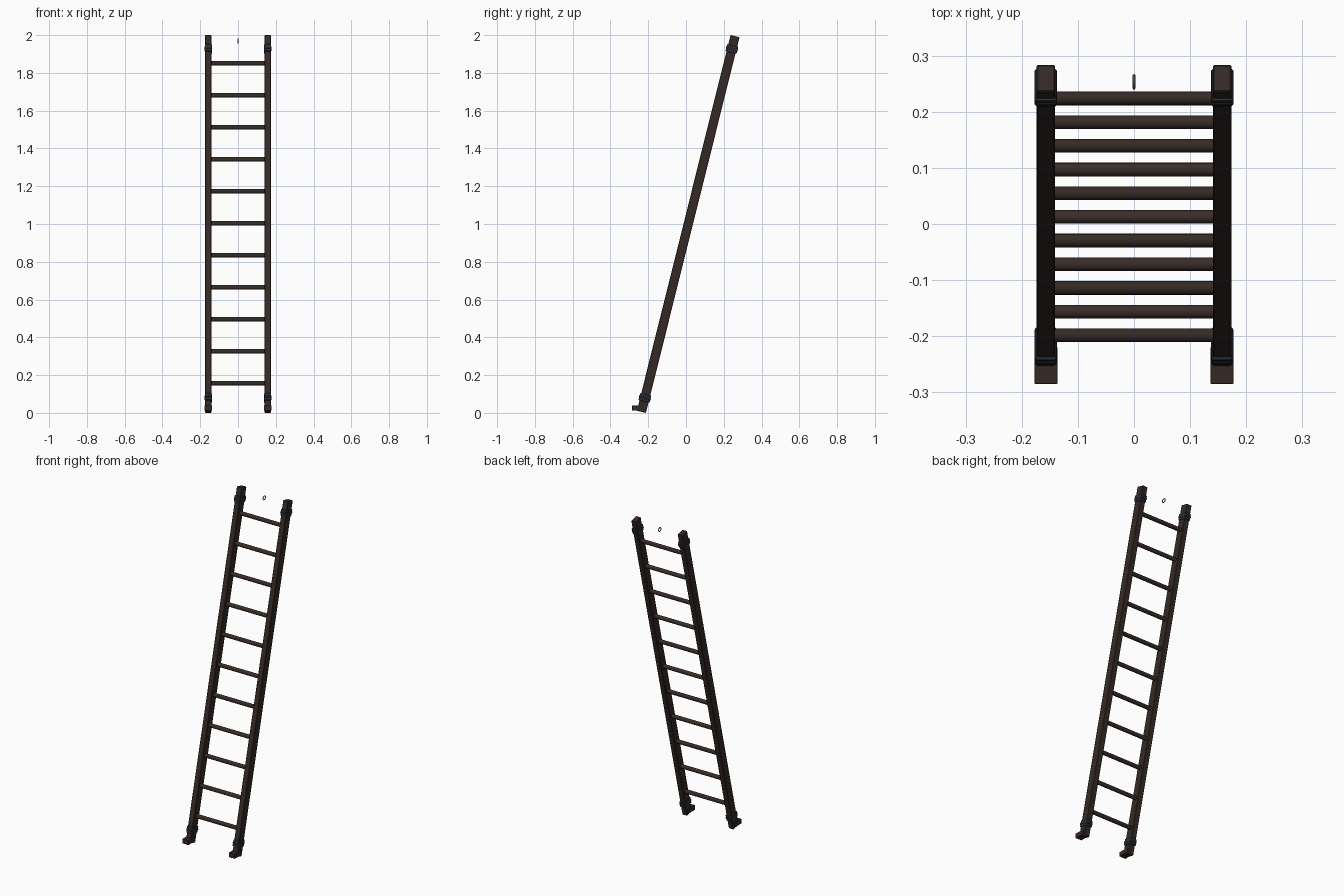
import bpy
from math import radians, sin, cos, pi
from mathutils import Vector

if "Cube" in bpy.data.objects:
    bpy.data.objects.remove(bpy.data.objects["Cube"])

TILT = radians(14)
LENGTH = 2.05
RAIL_X = 0.157
MID = Vector((0, 0.0118, 1.0))          # middle of the leaning centre line
AXIS = Vector((0, sin(TILT), cos(TILT)))


def material(name, rgb):
    m = bpy.data.materials.new(name)
    m.diffuse_color = (*rgb, 1)
    m.use_nodes = True
    m.node_tree.nodes["Principled BSDF"].inputs["Base Color"].default_value = m.diffuse_color
    return m


WOOD = material("dark_wood", (0.036, 0.023, 0.019))
RUNG = material("rung_wood", (0.040, 0.027, 0.021))
IRON = material("dark_iron", (0.026, 0.030, 0.037))
BRASS = material("ring_metal", (0.10, 0.085, 0.06))


def on_line(z, x=0):
    """Point on the leaning centre line at height z."""
    p = MID + AXIS * ((z - MID.z) / AXIS.z)
    return Vector((x, p.y, p.z))


def box(name, loc, size, mat, tilt=0.0, bevel=0.0):
    bpy.ops.mesh.primitive_cube_add(size=1, location=loc, rotation=(-tilt, 0, 0))
    ob = bpy.context.object
    ob.name = name
    ob.scale = size
    bpy.ops.object.transform_apply(location=False, rotation=False, scale=True)
    ob.data.materials.append(mat)
    if bevel:
        b = ob.modifiers.new("bevel", 'BEVEL')
        b.width = bevel
        b.segments = 1
    return ob


for side, s in (("left", -1), ("right", 1)):
    x = s * RAIL_X
    # leaning side rail
    box(f"rail_{side}", (x, MID.y, MID.z), (0.033, 0.049, LENGTH), WOOD, TILT, 0.002)
    # iron collars with a raised middle band
    for where, z in (("lower", 0.079), ("upper", 1.927)):
        box(f"collar_{where}_{side}", on_line(z, x), (0.038, 0.060, 0.038), IRON, TILT, 0.002)
        box(f"collar_band_{where}_{side}", on_line(z, x), (0.040, 0.064, 0.012), IRON, TILT, 0.002)
    # flat foot pad
    box(f"foot_{side}", (x, -0.252, 0.026), (0.041, 0.066, 0.028), WOOD, 0, 0.001)

# round rungs
for i in range(11):
    bpy.ops.mesh.primitive_cylinder_add(vertices=16, radius=0.0122, depth=0.30,
                                        location=on_line(0.157 + i * 0.1693),
                                        rotation=(0, pi / 2, 0))
    rung = bpy.context.object
    rung.name = f"rung_{i + 1}"
    rung.data.materials.append(RUNG if i % 2 else WOOD)
    bpy.ops.object.shade_smooth_by_angle(angle=radians(40))

# small hanging ring at the top
bpy.ops.mesh.primitive_torus_add(major_radius=0.0115, minor_radius=0.0025,
                                 major_segments=20, minor_segments=8,
                                 location=on_line(1.969), rotation=(0, pi / 2, 0))
ring = bpy.context.object
ring.name = "hanging_ring"
ring.data.materials.append(BRASS)
bpy.ops.object.shade_smooth_by_angle(angle=radians(60))
